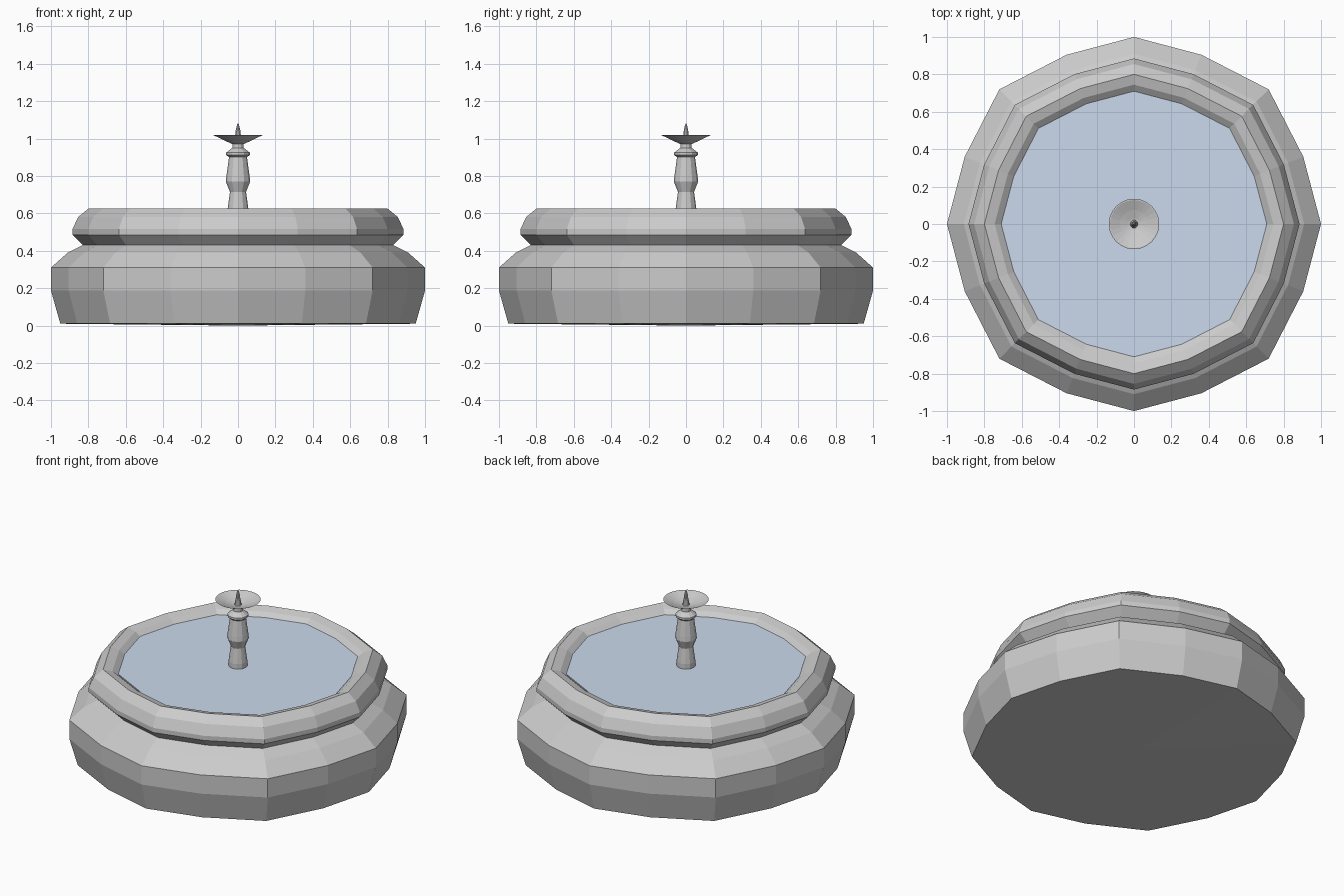
import bpy, bmesh, math

if "Cube" in bpy.data.objects:
    bpy.data.objects.remove(bpy.data.objects["Cube"])


def lathe(name, profile, ring, cap_start=None, cap_end=None):
    """Sweep a (radius, z) profile around a unit outline; caps are centre heights."""
    bm = bmesh.new()
    rows = [[bm.verts.new((x * r, y * r, z)) for x, y in ring] for r, z in profile]
    n = len(ring)
    for a, b in zip(rows, rows[1:]):
        for i in range(n):
            j = (i + 1) % n
            bm.faces.new((a[i], a[j], b[j], b[i]))
    if cap_start is not None:
        c = bm.verts.new((0, 0, cap_start))
        for i in range(n):
            bm.faces.new((c, rows[0][(i + 1) % n], rows[0][i]))
    if cap_end is not None:
        c = bm.verts.new((0, 0, cap_end))
        for i in range(n):
            bm.faces.new((c, rows[-1][i], rows[-1][(i + 1) % n]))
    mesh = bpy.data.meshes.new(name)
    bm.to_mesh(mesh)
    bm.free()
    obj = bpy.data.objects.new(name, mesh)
    bpy.context.collection.objects.link(obj)
    return obj


def circle(n):
    return [(math.cos(2 * math.pi * i / n), math.sin(2 * math.pi * i / n)) for i in range(n)]


# Slightly squarish 16-sided outline shared by basin and water
quarter = [(1, 0), (0.905, 0.36), (0.72, 0.72), (0.36, 0.905)]
outline = []
for k in range(4):
    for x, y in quarter:
        for _ in range(k):
            x, y = -y, x
        outline.append((x, y))

# Stone basin with a cove under the rounded rim
lathe("basin", [(0.95, 0.01), (1.0, 0.187), (1.0, 0.31), (0.91, 0.39), (0.83, 0.43),
                (0.885, 0.485), (0.885, 0.515), (0.855, 0.58), (0.80, 0.625),
                (0.745, 0.61), (0.705, 0.58)], outline, cap_start=0.0)

# Water surface
water = lathe("water", [(0.71, 0.587)], outline, cap_end=0.587)
mat = bpy.data.materials.new("water_blue")
mat.diffuse_color = (0.6, 0.7, 0.85, 1)
mat.use_nodes = True
mat.node_tree.nodes["Principled BSDF"].inputs["Base Color"].default_value = mat.diffuse_color
water.data.materials.append(mat)

# Turned central column
lathe("column", [(0.056, 0.575), (0.056, 0.62), (0.043, 0.715), (0.065, 0.77),
                 (0.062, 0.80), (0.048, 0.90), (0.063, 0.912), (0.063, 0.925),
                 (0.03, 0.95), (0.03, 0.975)], circle(12), cap_start=0.575, cap_end=0.975)

# Shallow top bowl, outside then inside
lathe("top_bowl", [(0.03, 0.97), (0.08, 0.993), (0.135, 1.02), (0.128, 1.02),
                   (0.075, 0.999), (0.03, 0.985)], circle(24), cap_start=0.97, cap_end=0.982)

# Spout
lathe("spout", [(0.022, 0.98), (0.013, 1.03), (0.013, 1.04), (0.005, 1.075)],
      circle(10), cap_end=1.083)
